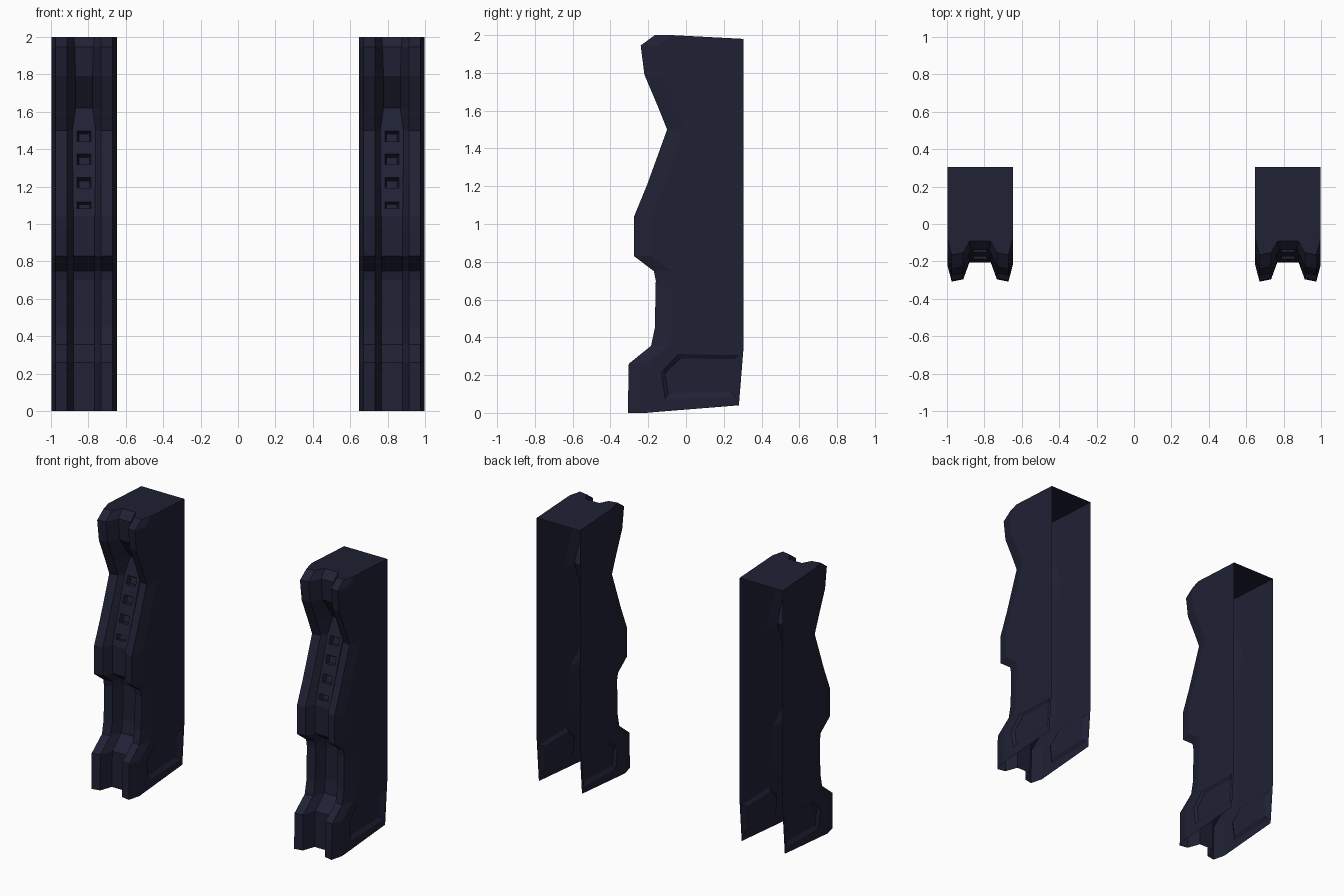
import bpy, bmesh
from mathutils import Vector

if "Cube" in bpy.data.objects:
    bpy.data.objects.remove(bpy.data.objects["Cube"])

# Front silhouette rows: z, ridge y, groove floor y, groove floor half width
ROWS = [
    (0.0, -.308, -.205, .057), (.26, -.303, -.200, .057), (.355, -.185, -.095, .057),
    (.45, -.165, -.080, .057), (.70, -.160, -.075, .057), (.75, -.170, -.085, .057),
    (.83, -.275, -.200, .057), (1.04, -.275, -.200, .057), (1.21, -.205, -.144, .060),
    (1.50, -.100, -.049, .062), (1.62, -.148, -.010, .045), (1.79, -.220, -.130, .045),
    (1.945, -.240, -.140, .050), (2.0, -.165, -.090, .055),
]
HALF, RIDGE, RIM = .175, .152, .09
PLATE = (7, 10)          # rows spanned by the sloping front plate


def edge(bm, a, b):
    return bm.edges.get((a, b)) or bm.edges.new((a, b))


def loop_edges(bm, verts):
    return [edge(bm, a, b) for a, b in zip(verts, verts[1:] + verts[:1])]


def fill_with_recesses(bm, outer, recesses):
    """Fill a flat outline, leaving sunken pockets (rim points, floor points)."""
    edges = loop_edges(bm, outer)
    for rim_pts, floor_pts in recesses:
        rim = [bm.verts.new(p) for p in rim_pts]
        floor = [bm.verts.new(p) for p in floor_pts]
        edges += loop_edges(bm, rim)
        n = len(rim)
        for i in range(n):
            j = (i + 1) % n
            bm.faces.new((rim[i], rim[j], floor[j], floor[i]))
        bm.faces.new(floor)
    bmesh.ops.triangle_fill(bm, use_beauty=True, edges=edges)


def build_leg_mesh():
    bm = bmesh.new()

    # Grooved front skin, lofted row by row
    grid = []
    for z, ridge, floor, w in ROWS:
        half = [(HALF, min(ridge + .09, 0)), (RIDGE, ridge), (RIM, ridge + .012), (w, floor)]
        section = [(-x, y) for x, y in half] + [(x, y) for x, y in reversed(half)]
        grid.append([bm.verts.new((x, y, z)) for x, y in section])
    for r in range(len(grid) - 1):
        for c in range(7):
            if c == 3 and PLATE[0] <= r < PLATE[1]:
                continue
            a, b = grid[r], grid[r + 1]
            bm.faces.new((a[c], a[c + 1], b[c + 1], b[c]))

    # Sloping plate with four square pockets
    span = range(PLATE[0], PLATE[1] + 1)
    outline = [grid[r][3] for r in span] + [grid[r][4] for r in reversed(span)]

    def on_plate(x, z):
        return Vector((x, -.2 + (z - 1.04) * .19 / .58, z))

    pockets = []
    for zc in (1.10, 1.22, 1.345, 1.47):
        h = .018 if zc < 1.15 else .028
        rim = [on_plate(sx * .037, zc + sz * h)
               for sx, sz in ((-1, -1), (1, -1), (1, 1), (-1, 1))]
        floor = [on_plate(sx * .028, zc + sz * h * .75) + Vector((0, .03, -.01))
                 for sx, sz in ((-1, -1), (1, -1), (1, 1), (-1, 1))]
        pockets.append((rim, floor))
    fill_with_recesses(bm, outline, pockets)

    # Flat side walls with a sunken ankle panel; back and bottom stay open
    rim_yz = [(-.13, .215), (-.04, .312), (.282, .305), (.262, .085), (-.11, .075)]
    floor_yz = [(-.11, .212), (-.03, .288), (.245, .285), (.235, .112), (-.095, .1)]
    back_top = []
    for side, col in ((-1, 0), (1, 7)):
        x = side * HALF
        back = [bm.verts.new((x, y, z)) for y, z in ((.305, 1.98), (.305, .35), (.28, .04))]
        back_top.append(back[0])
        panel = ([(x, y, z) for y, z in rim_yz],
                 [(x - side * .015, y, z) for y, z in floor_yz])
        fill_with_recesses(bm, [row[col] for row in grid] + back, [panel])

    # Top cap
    bm.faces.new(grid[-1] + [back_top[1], back_top[0]])

    bmesh.ops.recalc_face_normals(bm, faces=bm.faces)
    mesh = bpy.data.meshes.new("leg_shell")
    bm.to_mesh(mesh)
    bm.free()
    return mesh


navy = bpy.data.materials.new("dark_navy")
navy.diffuse_color = (.014, .015, .034, 1)
navy.use_nodes = True
navy.node_tree.nodes["Principled BSDF"].inputs["Base Color"].default_value = navy.diffuse_color
leg = build_leg_mesh()
leg.materials.append(navy)

# The two matching legs
for name, x in (("left_leg_shell", -.823), ("right_leg_shell", .823)):
    ob = bpy.data.objects.new(name, leg)
    ob.location.x = x
    bpy.context.collection.objects.link(ob)
